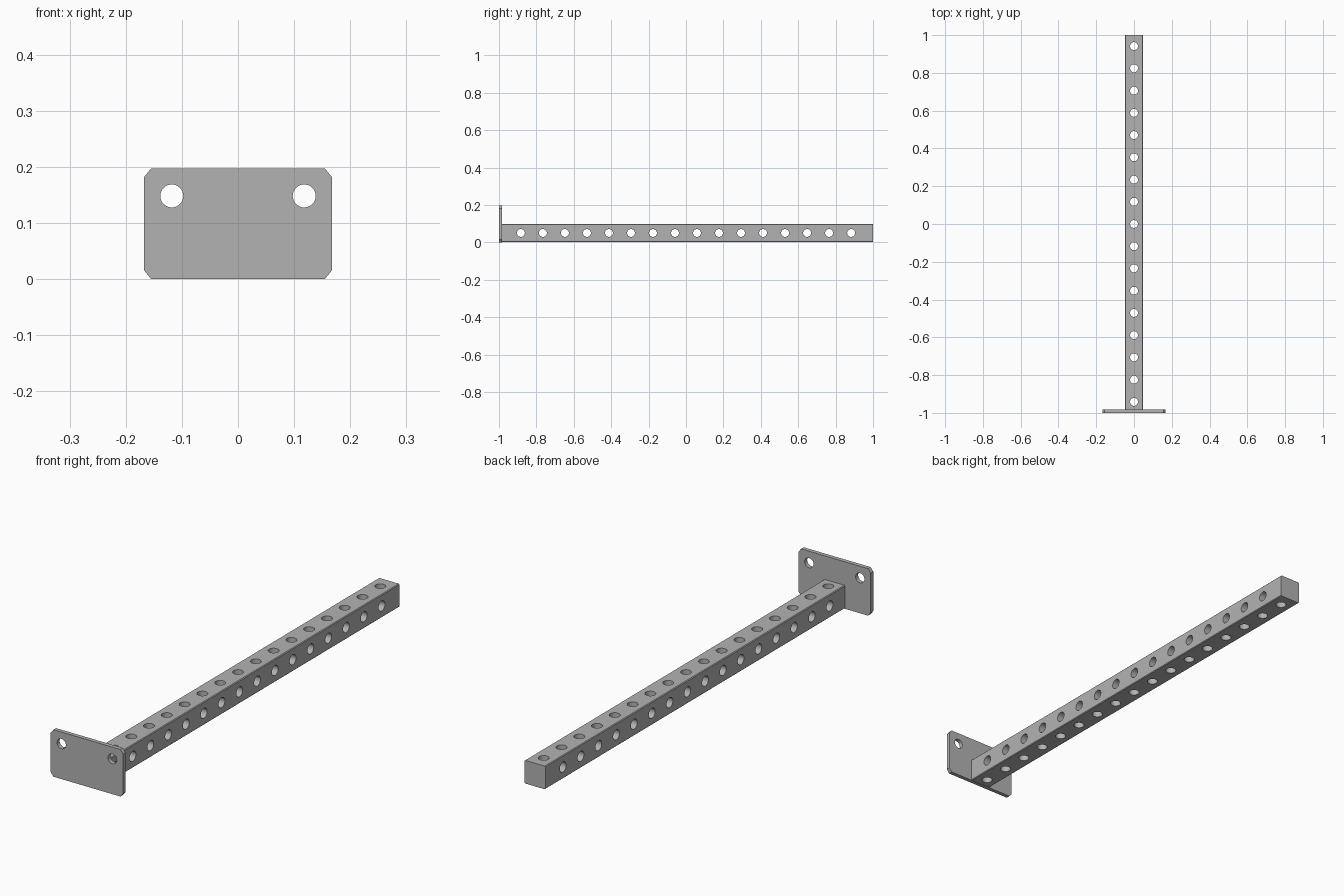
import bpy, bmesh, math
from mathutils import Matrix

if "Cube" in bpy.data.objects:
    bpy.data.objects.remove(bpy.data.objects["Cube"])

steel = bpy.data.materials.new("steel grey")
steel.diffuse_color = (0.45, 0.45, 0.45, 1)
steel.use_nodes = True
steel.node_tree.nodes["Principled BSDF"].inputs["Base Color"].default_value = steel.diffuse_color


def prism(name, profile, y0, y1):
    """Extrude an x-z profile along y."""
    bm = bmesh.new()
    face = bm.faces.new([bm.verts.new((x, y0, z)) for x, z in profile])
    out = bmesh.ops.extrude_face_region(bm, geom=[face])
    verts = [v for v in out["geom"] if isinstance(v, bmesh.types.BMVert)]
    bmesh.ops.translate(bm, verts=verts, vec=(0, y1 - y0, 0))
    bmesh.ops.recalc_face_normals(bm, faces=bm.faces)
    return finish(name, bm)


def finish(name, bm):
    me = bpy.data.meshes.new(name)
    bm.to_mesh(me)
    bm.free()
    me.materials.append(steel)
    ob = bpy.data.objects.new(name, me)
    bpy.context.collection.objects.link(ob)
    return ob


def chamfered(hw, z0, z1, cx, cz):
    return [(-hw + cx, z0), (hw - cx, z0), (hw, z0 + cz), (hw, z1 - cz),
            (hw - cx, z1), (-hw + cx, z1), (-hw, z1 - cz), (-hw, z0 + cz)]


def drill(ob, holes, radius):
    """Cut round through holes given as (centre, axis)."""
    bm = bmesh.new()
    turn = {"X": Matrix.Rotation(math.pi / 2, 4, "Y"),
            "Y": Matrix.Rotation(math.pi / 2, 4, "X"),
            "Z": Matrix.Identity(4)}
    for centre, axis in holes:
        bmesh.ops.create_cone(bm, cap_ends=True, segments=32, radius1=radius,
                              radius2=radius, depth=0.3,
                              matrix=Matrix.Translation(centre) @ turn[axis])
    cutter = finish("hole_cutter", bm)
    cutter.hide_render = True
    mod = ob.modifiers.new("holes", "BOOLEAN")
    mod.operation = "DIFFERENCE"
    mod.solver = "EXACT"
    mod.object = cutter
    bpy.ops.object.select_all(action="DESELECT")
    bpy.context.view_layer.objects.active = ob
    ob.select_set(True)
    bpy.ops.object.modifier_apply(modifier=mod.name)
    bpy.data.objects.remove(cutter)
    bpy.ops.object.shade_smooth_by_angle(angle=math.radians(30))


# Square bar with two alternating rows of cross holes
PITCH = 0.1177
bar = prism("perforated_bar", chamfered(0.048, 0.001, 0.098, 0.003, 0.003), -0.983, 1.0)
holes = [((0, (i - 8) * PITCH, 0.05), "Z") for i in range(17)]
holes += [((0, (i - 7.5) * PITCH, 0.05), "X") for i in range(16)]
drill(bar, holes, 0.021)

# Mounting plate with clipped corners and two bolt holes
plate = prism("mounting_plate", chamfered(0.1675, 0, 0.197, 0.0125, 0.0155), -1.0, -0.983)
drill(plate, [((s * 0.118, -0.99, 0.148), "Y") for s in (-1, 1)], 0.0205)
